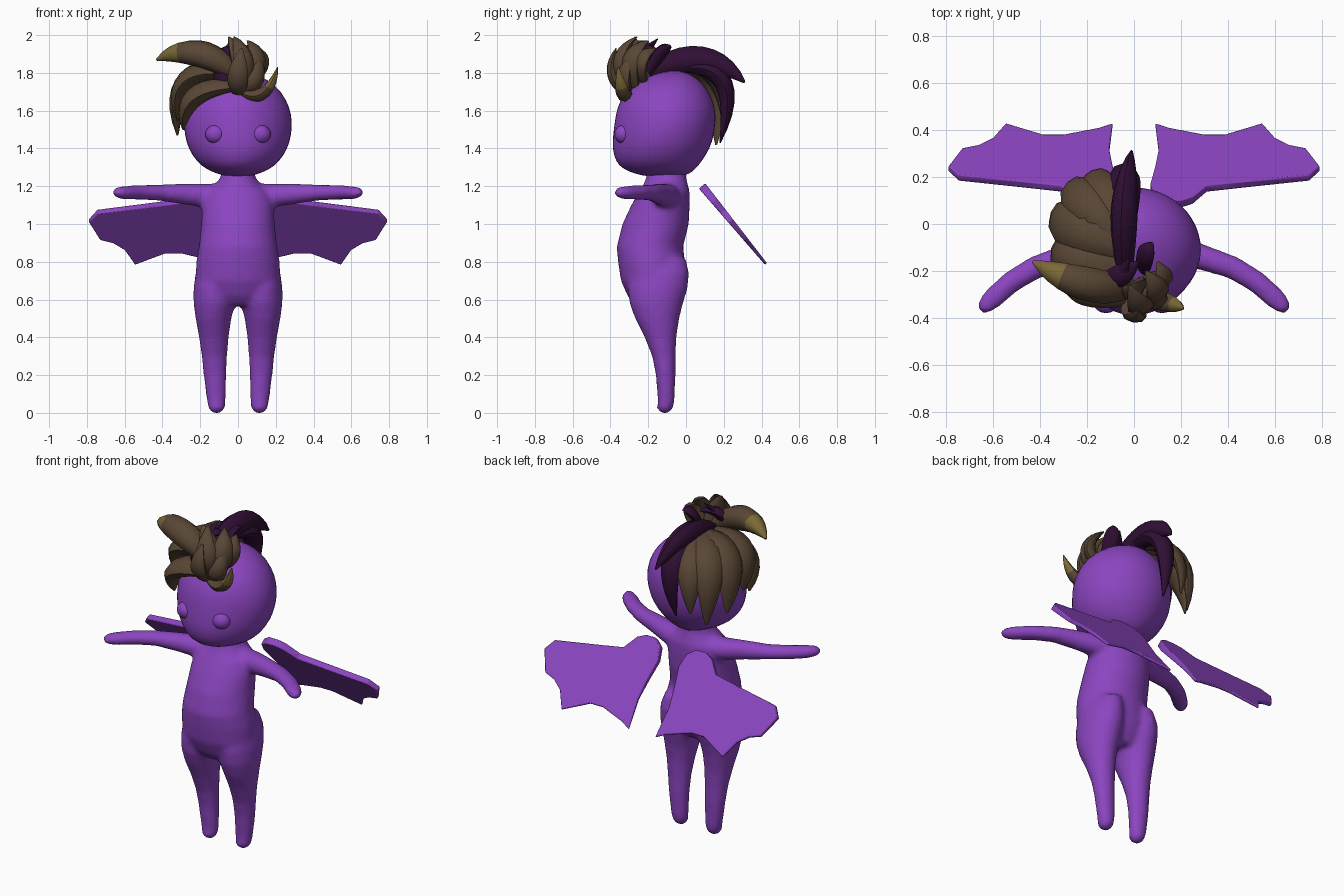
import bpy, bmesh, math
from mathutils import Vector, Matrix

cube = bpy.data.objects.get("Cube")
if cube:
    bpy.data.objects.remove(cube, do_unlink=True)


def material(name, rgb):
    mat = bpy.data.materials.new(name)
    mat.use_nodes = True
    mat.diffuse_color = (*rgb, 1)
    bsdf = mat.node_tree.nodes["Principled BSDF"]
    bsdf.inputs["Base Color"].default_value = (*rgb, 1)
    bsdf.inputs["Roughness"].default_value = 0.8
    return mat


PURPLE = material("purple skin", (0.26, 0.06, 0.53))
BROWN = material("brown hair", (0.10, 0.062, 0.036))
PLUM = material("dark plum hair", (0.03, 0.005, 0.035))
TAN = material("tan hair tip", (0.2, 0.14, 0.04))


def finish(name, bm, mats, angle=180):
    """Turn a bmesh into a smooth shaded object."""
    bmesh.ops.recalc_face_normals(bm, faces=bm.faces)
    mesh = bpy.data.meshes.new(name)
    bm.to_mesh(mesh)
    bm.free()
    for mat in mats:
        mesh.materials.append(mat)
    mesh.shade_smooth()
    if angle < 180:
        mesh.set_sharp_from_angle(angle=math.radians(angle))
    obj = bpy.data.objects.new(name, mesh)
    bpy.context.collection.objects.link(obj)
    return obj


def loft(bm, rings, sides=20):
    """Skin elliptical rings given as (centre, half axis a, half axis b)."""
    loops = []
    for c, a, b in rings:
        angles = [math.tau * i / sides for i in range(sides)]
        loops.append([bm.verts.new(c + a * math.cos(t) + b * math.sin(t)) for t in angles])
    bands = []
    for low, high in zip(loops, loops[1:]):
        bands.append([bm.faces.new((low[i], low[(i + 1) % sides], high[(i + 1) % sides], high[i]))
                      for i in range(sides)])
    bm.faces.new(loops[0][::-1])
    bm.faces.new(loops[-1])
    return bands


def level_rings(rows, x=None):
    """Horizontal rings from rows of height, half width, front, back (and centre x)."""
    for z, half, front, back, *cx in rows:
        centre = Vector((cx[0] if cx else 0, (front + back) / 2, z))
        yield centre, Vector((half, 0, 0)), Vector((0, (back - front) / 2, 0))


def tangents(points):
    last = len(points) - 1
    return [(points[min(i + 1, last)] - points[max(i - 1, 0)]).normalized() for i in range(last + 1)]


# Body: torso, legs and arms fused into one smooth skin
TORSO = [(.57, .10, -.27, -.06), (.62, .19, -.31, -.03), (.7, .225, -.345, -.005),
         (.8, .222, -.36, -.005), (.88, .207, -.367, -.015), (1.0, .195, -.337, .015),
         (1.1, .19, -.29, .02), (1.17, .17, -.25, .02), (1.21, .12, -.225, .01),
         (1.25, .09, -.21, 0), (1.3, .085, -.2, 0)]
LEG = [(0, .025, -.135, -.09, .115), (.02, .043, -.156, -.07, .113), (.06, .05, -.15, -.06, .115),
       (.2, .061, -.16, -.055, .122), (.3, .068, -.18, -.055, .125), (.4, .079, -.22, -.05, .128),
       (.5, .095, -.27, -.035, .13), (.58, .111, -.3, -.015, .125), (.66, .114, -.31, .01, .122),
       (.74, .105, -.3, .017, .12), (.82, .08, -.27, 0, .11)]
ARM = [(.1, -.1, 1.14, .08, .075), (.2, -.115, 1.152, .065, .062), (.3, -.145, 1.16, .054, .055),
       (.42, -.185, 1.166, .05, .043), (.52, -.245, 1.167, .048, .039), (.6, -.315, 1.166, .046, .036),
       (.637, -.353, 1.166, .036, .03), (.653, -.37, 1.166, .016, .014)]

bm = bmesh.new()
loft(bm, level_rings(TORSO), 28)
for side in (1, -1):
    loft(bm, level_rings([(z, h, f, b, side * x) for z, h, f, b, x in LEG]))
    path = [Vector((side * p[0], p[1], p[2])) for p in ARM]
    up = Vector((0, 0, 1))
    loft(bm, [(c, t.cross(up).normalized() * row[3], up * row[4])
              for c, t, row in zip(path, tangents(path), ARM)])
body = finish("body", bm, [PURPLE])
remesh = body.modifiers.new("fuse", "REMESH")
remesh.mode = "VOXEL"
remesh.voxel_size = 0.014
remesh.use_smooth_shade = True
soften = body.modifiers.new("soften", "SMOOTH")
soften.factor = 0.5
soften.iterations = 8

# Head: rounded skull with a narrower face
HEAD = [(1.25, .05, -.2, -.03), (1.265, .11, -.27, .02), (1.29, .17, -.335, .05),
        (1.33, .222, -.375, .085), (1.4, .267, -.393, .13), (1.47, .285, -.389, .15),
        (1.54, .291, -.38, .16), (1.62, .277, -.367, .158), (1.7, .234, -.327, .125),
        (1.76, .167, -.25, .075), (1.797, .09, -.16, .02), (1.812, .02, -.08, -.04)]
bm = bmesh.new()
loft(bm, level_rings(HEAD), 24)
for v in bm.verts:
    front = max(0, -(v.co.y + .118) / .27)
    v.co.x *= 1 - .12 * front * front
head = finish("head", bm, [PURPLE])
head.modifiers.new("round", "SUBSURF").levels = 1

# Eyes: shallow bulges on the face
for side, label in ((1, "left"), (-1, "right")):
    bm = bmesh.new()
    bmesh.ops.create_uvsphere(bm, u_segments=16, v_segments=10, radius=1)
    bm.transform(Matrix.Translation((side * .119, -.331, 1.475)) @ Matrix.Diagonal((.055, .048, .05, 1)))
    finish(label + "_eye", bm, [PURPLE])

# Wings: tilted plates with a scalloped edge, thicker at the top
WING = [(.09, .425), (.15, .405), (.3, .375), (.385, .375), (.545, .425), (.6, .36), (.66, .33),
        (.73, .315), (.79, .235), (.745, .195), (.45, .165), (.31, .15), (.25, .1), (.2, .085),
        (.14, .085), (.09, .11), (.07, .16), (.09, .235), (.105, .31)]
normal = Vector((0, .77, .63))
for side, label in ((1, "left"), (-1, "right")):
    bm = bmesh.new()
    sheets = []
    for face_side in (-1, 1):
        sheet = []
        for x, y in WING:
            half = .022 - .045 * (y - .085)
            sheet.append(bm.verts.new(Vector((side * x, y, 1.305 - 1.22 * y)) + normal * half * face_side))
        sheets.append(sheet)
        bm.faces.new(sheet)
    for i in range(len(WING)):
        j = (i + 1) % len(WING)
        bm.faces.new((sheets[0][i], sheets[0][j], sheets[1][j], sheets[1][i]))
    wing = finish(label + "_wing", bm, [PURPLE], 50)
    bevel = wing.modifiers.new("soft rim", "BEVEL")
    bevel.width = 0.006
    bevel.segments = 2


# Hair: curved leaf shaped locks
def lock(name, root, middle, tip, width, depth, mat, tipped=False, steps=10):
    root, middle, tip = Vector(root), Vector(middle), Vector(tip)
    control = middle * 2 - (root + tip) / 2
    ts = [i / steps for i in range(steps + 1)]
    path = [root * (1 - t) ** 2 + control * 2 * t * (1 - t) + tip * t * t for t in ts]
    across = (middle - root).cross(tip - middle).normalized()
    rings = []
    for t, c, d in zip(ts, path, tangents(path)):
        w = width * max(.03, math.sin(math.pi * (.15 + .85 * t))) ** .7
        rings.append((c, across * w, d.cross(across) * w * depth))
    bm = bmesh.new()
    bands = loft(bm, rings, 8)
    if tipped:
        for face in [f for band in bands[-3:] for f in band]:
            face.material_index = 1
    finish(name, bm, [mat, TAN], 50)


SIDE_LOCKS = [
    ((-.02, -.27, 1.8), (-.22, -.25, 1.905), (-.43, -.16, 1.87), .08, .9, BROWN, True),
    ((-.03, -.3, 1.73), (-.23, -.25, 1.67), (-.29, -.2, 1.5), .09, .6, BROWN),
    ((-.05, -.2, 1.8), (-.27, -.14, 1.76), (-.32, -.1, 1.55), .1, .55, BROWN),
    ((-.07, -.1, 1.83), (-.28, 0, 1.75), (-.32, .06, 1.47), .1, .5, BROWN),
    ((-.08, -.05, 1.84), (-.24, .12, 1.74), (-.25, .16, 1.42), .085, .5, BROWN),
    ((-.06, -.02, 1.84), (-.15, .17, 1.74), (-.17, .2, 1.48), .075, .5, BROWN)]
FRONT_TUFT = [
    ((.02, -.28, 1.7), (.03, -.35, 1.86), (-.02, -.26, 1.99), .06, .6, BROWN),
    ((.05, -.27, 1.72), (.1, -.29, 1.87), (.05, -.2, 1.97), .06, .6, BROWN),
    ((.06, -.22, 1.75), (.12, -.24, 1.86), (.1, -.16, 1.93), .055, .6, BROWN),
    ((0, -.3, 1.69), (0, -.385, 1.79), (.02, -.37, 1.93), .055, .6, BROWN),
    ((.02, -.25, 1.72), (0, -.28, 1.88), (-.05, -.27, 1.99), .055, .6, BROWN),
    ((.05, -.3, 1.7), (.1, -.33, 1.78), (.11, -.28, 1.9), .05, .6, BROWN),
    ((0, -.3, 1.71), (.13, -.33, 1.69), (.21, -.36, 1.83), .042, .8, BROWN, True)]
DARK_CREST = [
    ((-.04, -.2, 1.8), (-.04, .08, 1.87), (-.01, .31, 1.75), .058, 1.25, PLUM),
    ((-.03, 0, 1.83), (-.04, .2, 1.74), (-.06, .18, 1.43), .065, .75, PLUM),
    ((-.08, -.28, 1.7), (-.08, -.26, 1.84), (-.02, -.15, 1.98), .05, .6, PLUM),
    ((.04, -.2, 1.8), (.05, -.13, 1.91), (.08, -.08, 1.94), .045, .6, PLUM),
    ((-.13, -.26, 1.82), (-.06, -.22, 1.91), (.02, -.16, 1.92), .05, .6, PLUM)]
for name, group in (("side_lock", SIDE_LOCKS), ("front_tuft", FRONT_TUFT), ("dark_crest", DARK_CREST)):
    for number, args in enumerate(group, 1):
        lock(f"{name}_{number}", *args)
